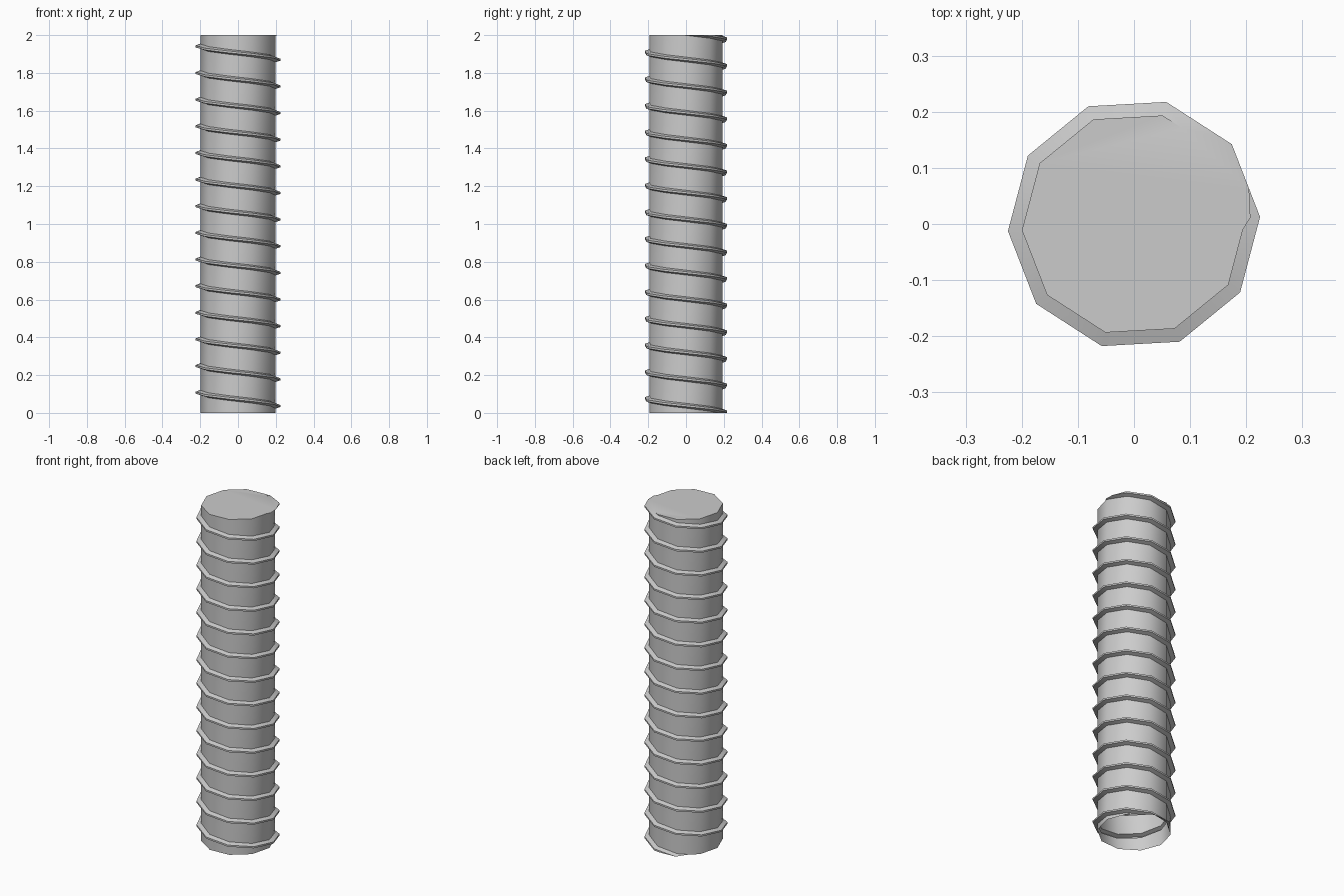
import bpy, bmesh, math

if "Cube" in bpy.data.objects:
    bpy.data.objects.remove(bpy.data.objects["Cube"])

SIDES, HEIGHT = 10, 2.0
PITCH = 0.141
# thread profile over one pitch: (radius, height offset from crest)
PROFILE = [(0.2, -0.013), (0.225, -0.005), (0.225, 0.005), (0.2, 0.013)]
PHASE = math.radians(3.2)
CREST_LEFT = 1.94          # crest height on the -x side

bm = bmesh.new()

# left-handed helical shell, with the same profile carried from turn to turn
turns = int(HEIGHT / PITCH) + 4
prev = None
for k in range(turns * SIDES + 1):
    a = PHASE - k * math.tau / SIDES
    z0 = CREST_LEFT - 15 * PITCH + (k / SIDES - 0.5) * PITCH
    row = [bm.verts.new((r * math.cos(a), r * math.sin(a), z0 + dz))
           for r, dz in PROFILE]
    if prev:
        for i in range(len(PROFILE) - 1):
            bm.faces.new((prev[i], prev[i + 1], row[i + 1], row[i]))
    prev = row

# core wall between the turns
bm.verts.ensure_lookup_table()
n = len(PROFILE)
for k in range((turns - 1) * SIDES):
    v = bm.verts
    bm.faces.new((v[k * n + n - 1], v[(k + SIDES) * n],
                  v[(k + SIDES + 1) * n], v[(k + 1) * n + n - 1]))

# trim both ends flat, leave the bottom open and close the top
for z, up in ((0, -1), (HEIGHT, 1)):
    bmesh.ops.bisect_plane(bm, geom=bm.verts[:] + bm.edges[:] + bm.faces[:],
                           plane_co=(0, 0, z), plane_no=(0, 0, up),
                           clear_outer=True)
rim = [e for e in bm.edges if e.is_boundary
       and all(abs(v.co.z - HEIGHT) < 1e-5 for v in e.verts)]
bmesh.ops.contextual_create(bm, geom=rim)
bmesh.ops.recalc_face_normals(bm, faces=bm.faces[:])

mesh = bpy.data.meshes.new("threaded_rod")
bm.to_mesh(mesh)
bm.free()
rod = bpy.data.objects.new("threaded_rod", mesh)
bpy.context.collection.objects.link(rod)
bpy.context.view_layer.objects.active = rod
rod.select_set(True)
bpy.ops.object.shade_smooth_by_angle(angle=math.radians(40))
